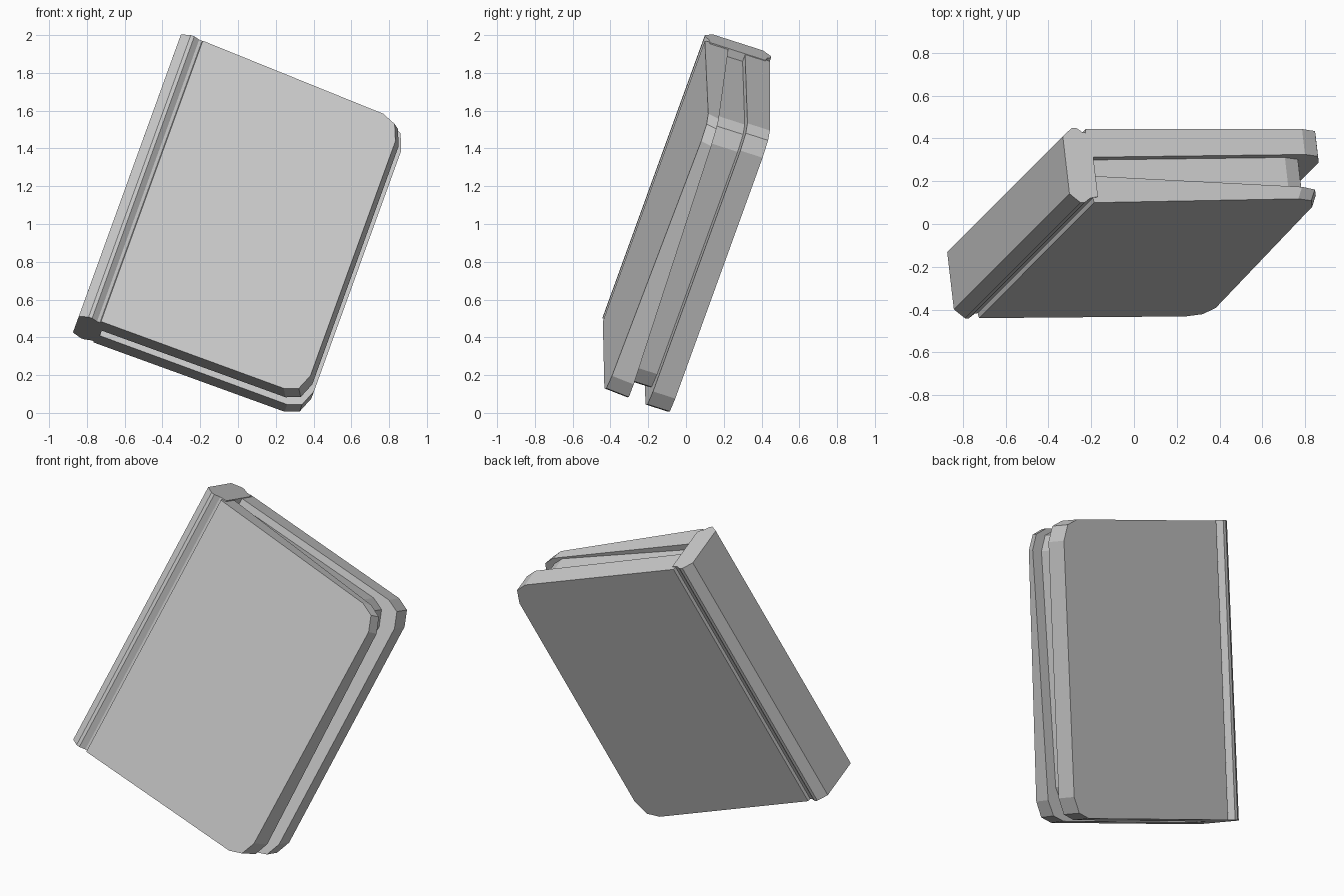
import bpy
from mathutils import Matrix, Vector

cube = bpy.data.objects.get("Cube")
if cube:
    bpy.data.objects.remove(cube, do_unlink=True)

# One plain grey for every part
grey = bpy.data.materials.new("plain_grey")
grey.use_nodes = True
COLOUR = (0.6, 0.6, 0.6, 1)
grey.diffuse_color = COLOUR
grey.node_tree.nodes["Principled BSDF"].inputs["Base Color"].default_value = COLOUR

# Leaning frame: width, depth (towards the back) and height of the book
up = Vector((0.3226, 0.3226, 0.89)).normalized()
wide = Vector((0.94, 0, -0.341)).normalized()
wide = (wide - up * wide.dot(up)).normalized()
deep = up.cross(wide)
LEAN = Matrix((wide, deep, up)).transposed().to_4x4()
LEAN.translation = Vector((-0.25, 0.10, 2.0))
HEIGHT = 1.677


def loft(name, ring_a, ring_b):
    """Solid between two matching rings of (width, depth, height) points."""
    n = len(ring_a)
    faces = [list(range(n)), list(range(2 * n - 1, n - 1, -1))]
    faces += [[i, i + n, (i + 1) % n + n, (i + 1) % n] for i in range(n)]
    mesh = bpy.data.meshes.new(name)
    mesh.from_pydata([LEAN @ Vector(p) for p in ring_a + ring_b], [], faces)
    mesh.materials.append(grey)
    obj = bpy.data.objects.new(name, mesh)
    bpy.context.collection.objects.link(obj)
    bpy.context.view_layer.objects.active = obj
    bpy.ops.object.select_all(action='DESELECT')
    obj.select_set(True)
    bpy.ops.object.mode_set(mode='EDIT')
    bpy.ops.mesh.select_all(action='SELECT')
    bpy.ops.mesh.normals_make_consistent(inside=False)
    bpy.ops.object.mode_set(mode='OBJECT')
    return obj


def outline(hinge, fore, top, bottom):
    """Board outline with clipped fore-edge corners."""
    clip = [(0.11, 0), (0.035, 0.03), (0, 0.12)]
    pts = [(hinge, top)]
    pts += [(fore - w, top - h) for w, h in clip]
    pts += [(fore - w, bottom + h) for w, h in reversed(clip)]
    return pts + [(hinge, bottom)]


def board(name, outer, inner, outer_depth, inner_depth, sag=0):
    rings = []
    for pts, depth in ((outer, outer_depth), (inner, inner_depth)):
        ring = []
        for w, h in pts:
            reach, rise = w / 1.2, 1 + h / HEIGHT
            ring.append((w, depth(reach, rise), h - sag * reach * rise))
        rings.append(ring)
    loft(name, *rings)


# Spine with chamfered edges and a hinge groove on each side
section = [(-0.05, 0.044), (0, 0), (0.02, 0), (0.05, 0.022), (0.09, 0.03),
           (0.09, 0.34), (0.05, 0.348), (0.02, 0.37), (0, 0.37), (-0.05, 0.327)]
loft("spine", [(w, d, 0) for w, d in section], [(w, d, -HEIGHT) for w, d in section])

# Front cover, pinched towards its upper fore corner
board("front_cover",
      outline(0.07, 1.21, -0.004, -HEIGHT), outline(0.05, 1.235, -0.004, -HEIGHT),
      lambda reach, rise: 0.01 * reach + 0.024 * reach * rise,
      lambda reach, rise: 0.137 - 0.05 * reach * rise, sag=0.035)

# Back cover, an even thick board
board("back_cover",
      outline(0.07, 1.256, -0.004, -HEIGHT), outline(0.05, 1.256, -0.004, -HEIGHT),
      lambda reach, rise: 0.365,
      lambda reach, rise: 0.225 + 0.015 * reach)

# Page block set back between the covers
pages = outline(0.03, 1.17, -0.045, -HEIGHT + 0.07)
board("pages", pages, pages,
      lambda reach, rise: 0.07 + 0.005 * reach, lambda reach, rise: 0.28)
